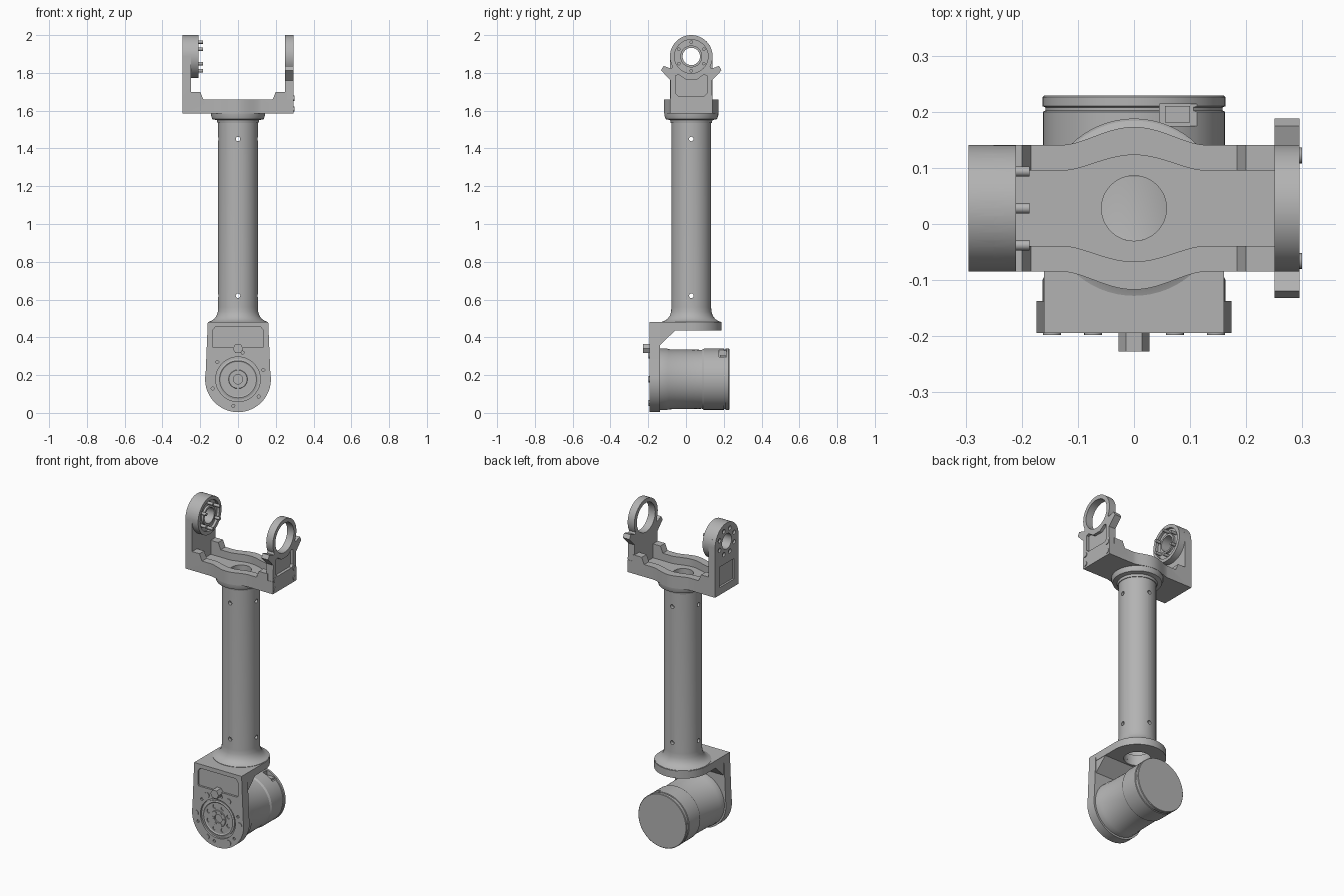
import bpy, bmesh
from math import sin, cos, pi, radians
from mathutils import Vector

if "Cube" in bpy.data.objects:
    bpy.data.objects.remove(bpy.data.objects["Cube"])

YC = 0.028      # tube axis, y
PIVOT = 1.887   # upper joint height
MOTOR_Z = 0.178
HALF = 0.113    # half depth of the fork
parts = []

metal = bpy.data.materials.new("machined_grey")
metal.use_nodes = True
grey = (0.45, 0.45, 0.45, 1)
metal.diffuse_color = grey
metal.node_tree.nodes["Principled BSDF"].inputs["Base Color"].default_value = grey


def finish(name, bm):
    bmesh.ops.recalc_face_normals(bm, faces=bm.faces)
    mesh = bpy.data.meshes.new(name)
    bm.to_mesh(mesh)
    bm.free()
    mesh.materials.append(metal)
    ob = bpy.data.objects.new(name, mesh)
    bpy.context.collection.objects.link(ob)
    parts.append(ob)
    return ob


def prism(name, axis, lo, hi, *outlines):
    """Extrude flat outlines along an axis; x uses (y,z), y uses (x,z), z uses (x,y)."""
    place = {"x": lambda a, b, t: (t, a, b),
             "y": lambda a, b, t: (a, t, b),
             "z": lambda a, b, t: (a, b, t)}[axis]
    bm = bmesh.new()
    for pts in outlines:
        low = [bm.verts.new(place(a, b, lo)) for a, b in pts]
        top = [bm.verts.new(place(a, b, hi)) for a, b in pts]
        bm.faces.new(low)
        bm.faces.new(top[::-1])
        n = len(pts)
        for i in range(n):
            j = (i + 1) % n
            bm.faces.new((low[i], top[i], top[j], low[j]))
    return finish(name, bm)


def lathe(name, axis, centre, profile, closed=False):
    bm = bmesh.new()
    c = Vector(centre)
    vs = [bm.verts.new(c + Vector((r, 0, t) if axis == "z" else (r, t, 0))) for r, t in profile]
    pairs = list(zip(vs, vs[1:])) + ([(vs[-1], vs[0])] if closed else [])
    edges = [bm.edges.new(p) for p in pairs]
    bmesh.ops.spin(bm, geom=vs + edges, cent=c, steps=64, angle=2 * pi,
                   axis=(0, 0, 1) if axis == "z" else (0, 1, 0))
    bmesh.ops.remove_doubles(bm, verts=bm.verts, dist=1e-5)
    return finish(name, bm)


def boolean(ob, op, *tools):
    for tool in tools:
        mod = ob.modifiers.new("boolean", "BOOLEAN")
        mod.operation, mod.solver, mod.object = op, "EXACT", tool
        deps = bpy.context.evaluated_depsgraph_get()
        mesh = bpy.data.meshes.new_from_object(ob.evaluated_get(deps))
        ob.modifiers.clear()
        ob.data = mesh
        parts.remove(tool)
        bpy.data.objects.remove(tool)


def arc(a, b, r, start=0, end=360, n=48):
    full = end - start == 360
    return [(a + r * cos(radians(start + (end - start) * i / n)),
             b + r * sin(radians(start + (end - start) * i / n))) for i in range(n if full else n + 1)]


def ring(a, b, radius, r, count, start=0, sides=16):
    """Small circles spaced evenly around a centre."""
    return [arc(*p, r, n=sides) for p in arc(a, b, radius, start, start + 360, count)]


def rect(a0, a1, b0, b1):
    return [(a0, b0), (a1, b0), (a1, b1), (a0, b1)]


def mirrored(half, centre=0):
    """Close an outline given its positive side, bottom to top."""
    return [(centre + a, b) for a, b in half] + [(centre - a, b) for a, b in reversed(half)]


def bulged(length, width, bulge):
    """Strip along x, swelling smoothly around the tube axis."""
    xs = [-length] + [0.125 * i / 12 for i in range(-12, 13)] + [length]
    def w(x):
        return width + (bulge * (0.5 + 0.5 * cos(pi * x / 0.125)) ** 0.8 if abs(x) < 0.125 else 0)
    return [(x, YC - w(x)) for x in xs] + [(x, YC + w(x)) for x in reversed(xs)]


# Fork: base with swollen middle, collar, feet and two arms
fork = prism("fork", "z", 1.585, 1.66, bulged(0.295, HALF, 0.032))
feet = [[(s * 0.26, 1.64), (s * 0.26, 1.70), (s * 0.2, 1.70), (s * 0.192, 1.68), (s * 0.175, 1.64)]
        for s in (-1, 1)]
left_arm = mirrored([(HALF, 1.6), (HALF, PIVOT)] + arc(0, PIVOT, HALF, 3, 87, 16), YC)
right_arm = mirrored([(HALF, 1.6), (0.109, 1.76), (0.16, 1.813), (0.147, 1.837), (0.105, 1.822)]
                     + arc(0, PIVOT, HALF, -28, 87, 24), YC)
boolean(fork, "UNION",
        prism("feet", "y", YC - HALF, YC + HALF, *feet),
        prism("arm_low_x", "x", -0.295, -0.25, left_arm),
        prism("arm_high_x", "x", 0.25, 0.295, right_arm),
        prism("boss", "x", -0.27, -0.21, arc(YC, PIVOT, HALF)))
boolean(fork, "DIFFERENCE",
        prism("channel", "z", 1.615, 1.75, bulged(0.25, 0.067, 0.028)),
        prism("floor_hole", "z", 1.5, 1.7, arc(0, YC, 0.058)),
        prism("small_bore", "x", -0.4, -0.1, arc(YC, PIVOT, 0.046)),
        prism("large_bore", "x", 0.2, 0.4, arc(YC, PIVOT, 0.089)),
        prism("boss_recess", "x", -0.225, -0.2, arc(YC, PIVOT, 0.092)),
        prism("boss_holes", "x", -0.31, -0.283, *ring(YC, PIVOT, 0.076, 0.013, 8, 22.5)),
        prism("rear_pocket", "x", -0.31, -0.283, rect(YC - 0.07, YC + 0.07, 1.63, 1.755)),
        prism("arm_pocket", "x", 0.277, 0.31,
              mirrored([(0.07, 1.678), (0.083, 1.692), (0.083, 1.785), (0.066, 1.79), (0.03, 1.765)], YC)))

lathe("boss_lip", "z", (0, YC, 0), [(0.058, 1.6), (0.143, 1.6), (0.143, 1.575), (0.136, 1.555),
                                    (0.112, 1.55), (0.109, 1.535), (0.058, 1.535)], True).name = "fork_collar"
prism("joint_pins", "x", -0.26, -0.186, *ring(YC, PIVOT, 0.076, 0.009, 6, 30))
hub = prism("joint_hub", "x", -0.23, -0.212, arc(YC, PIVOT, 0.058))
boolean(hub, "DIFFERENCE", prism("hub_hole", "x", -0.3, -0.2, arc(YC, PIVOT, 0.046)))
prism("fork_bolts", "x", 0.28, 0.299,
      *[arc(YC + s * 0.094, z, 0.014, n=16) for s in (-1, 1) for z in (1.609, 1.666)])

# Tube with flared foot and cross-drilled holes
tube = lathe("tube", "z", (0, YC, 0),
             [(0.075, 0.46), (0.156, 0.46), (0.156, 0.482), (0.14, 0.488), (0.126, 0.498), (0.114, 0.514),
              (0.107, 0.535), (0.105, 0.56), (0.105, 1.56), (0.085, 1.56), (0.085, 0.5), (0.075, 0.5)], True)
boolean(tube, "DIFFERENCE",
        prism("side_holes", "x", -0.2, 0.2, *[arc(YC, z, 0.012, n=16) for z in (0.62, 1.45)]),
        prism("front_holes", "y", -0.2, 0.2, *[arc(0, z, 0.012, n=16) for z in (0.62, 1.45)]))

# Bracket: shelf under the tube and the motor plate
bracket = prism("bracket", "y", -0.194, -0.137,
                [(-0.16, 0.48)] + arc(0, MOTOR_Z, 0.174, 170, 370, 48) + [(0.16, 0.48)])
boolean(bracket, "UNION",
        prism("shelf", "z", 0.435, 0.48, [(-0.16, -0.17), (0.16, -0.17)] + arc(0, YC, 0.16, 0, 180, 32)),
        prism("gusset", "x", -0.158, 0.158, [(-0.15, 0.35), (-0.137, 0.36), (-0.055, 0.438), (-0.15, 0.45)]))
boolean(bracket, "DIFFERENCE",
        prism("shelf_hole", "z", 0.4, 0.5, arc(0, YC, 0.075)),
        prism("front_pocket", "y", -0.25, -0.182,
              mirrored([(0.13, 0.345), (0.135, 0.352), (0.135, 0.435), (0.12, 0.455)])),
        prism("motor_seat", "y", -0.25, -0.182, arc(0, MOTOR_Z, 0.118)),
        prism("dowel_holes", "y", -0.25, -0.185, *ring(0, MOTOR_Z, 0.143, 0.008, 6, 20)))

# Motor body, connector and output flange
motor = lathe("motor", "y", (0, 0, MOTOR_Z),
              [(0, -0.15), (0.163, -0.15), (0.163, -0.1), (0.159, -0.092), (0.156, 0.085), (0.162, 0.095),
               (0.162, 0.2), (0.158, 0.202), (0.158, 0.208), (0.163, 0.21), (0.163, 0.226), (0.16, 0.229), (0, 0.229)])
boolean(motor, "DIFFERENCE", prism("connector_slot", "y", 0.175, 0.214, rect(0.045, 0.112, 0.295, 0.4)))
prism("connector", "y", 0.181, 0.21, rect(0.055, 0.1, 0.29, 0.306))
flange = lathe("output_flange", "y", (0, 0, MOTOR_Z),
               [(0.025, -0.17), (0.108, -0.17), (0.108, -0.188), (0.098, -0.191), (0.092, -0.187),
                (0.05, -0.187), (0.048, -0.191), (0.025, -0.191)], True)
boolean(flange, "DIFFERENCE",
        prism("flange_holes", "y", -0.25, -0.18, *ring(0, MOTOR_Z, 0.072, 0.012, 8, 22.5)))
prism("flange_screws", "y", -0.18, -0.194, *ring(0, MOTOR_Z, 0.037, 0.007, 6))
prism("plate_bolts", "y", -0.18, -0.198, *ring(0, MOTOR_Z, 0.146, 0.016, 6))
prism("index_stud", "y", -0.18, -0.227, arc(0, 0.34, 0.028, n=6))

# Smooth rounds, crisp edges
bpy.ops.object.select_all(action="DESELECT")
for ob in parts:
    ob.data.materials.clear()
    ob.data.materials.append(metal)
    ob.data.polygons.foreach_set("material_index", [0] * len(ob.data.polygons))
    ob.select_set(True)
bpy.context.view_layer.objects.active = fork
bpy.ops.object.shade_smooth_by_angle(angle=radians(30))
